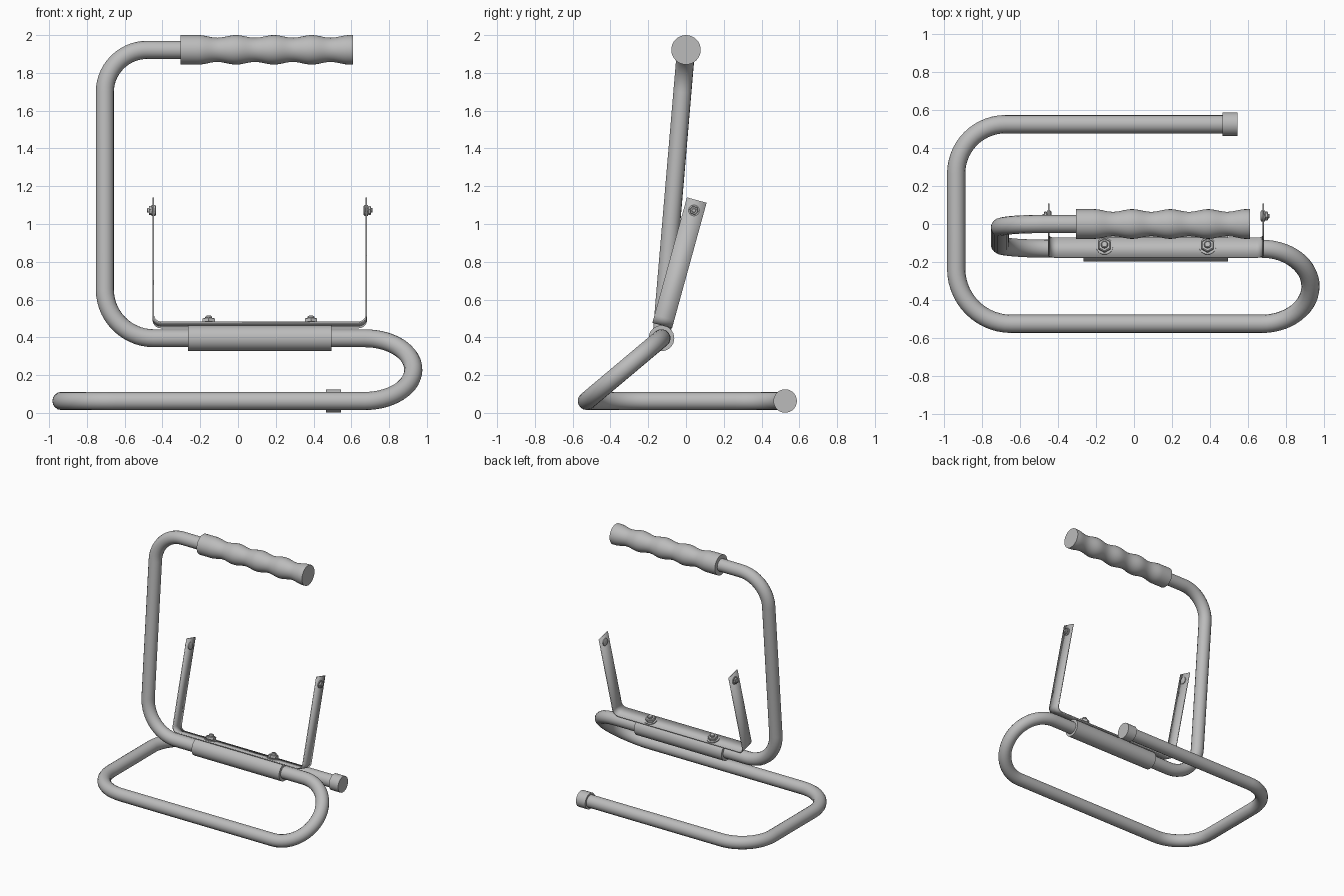
import bpy, bmesh, math
from mathutils import Vector, Matrix

cube = bpy.data.objects.get("Cube")
if cube:
    bpy.data.objects.remove(cube)

metal = bpy.data.materials.new("grey metal")
metal.use_nodes = True
metal.diffuse_color = (0.5, 0.5, 0.5, 1)
metal.node_tree.nodes["Principled BSDF"].inputs["Base Color"].default_value = (0.5, 0.5, 0.5, 1)


def add_object(name, bm, matrix=Matrix()):
    bmesh.ops.recalc_face_normals(bm, faces=bm.faces)
    mesh = bpy.data.meshes.new(name)
    bm.to_mesh(mesh)
    bm.free()
    mesh.materials.append(metal)
    obj = bpy.data.objects.new(name, mesh)
    bpy.context.collection.objects.link(obj)
    obj.matrix_world = matrix
    finish(obj)
    return obj


def finish(obj):
    bpy.ops.object.select_all(action='DESELECT')
    obj.select_set(True)
    bpy.context.view_layer.objects.active = obj
    bpy.ops.object.shade_smooth_by_angle(angle=math.radians(35))


def round_corners(corners, radii, steps=14):
    """Replace every inner corner of a path with a circular arc."""
    pts = [Vector(c) for c in corners]
    path = [pts[0]]
    for before, p, after, r in zip(pts, pts[1:], pts[2:], radii):
        a, b = (before - p).normalized(), (after - p).normalized()
        half = a.angle(b) / 2
        centre = p + (a + b).normalized() * r / math.sin(half)
        start, end = p + a * r / math.tan(half), p + b * r / math.tan(half)
        u, v = start - centre, end - centre
        sweep = u.angle(v)
        for i in range(steps + 1):
            t = sweep * i / steps
            path.append(centre + (u * math.sin(sweep - t) + v * math.sin(t)) / math.sin(sweep))
    return path + [pts[-1]]


def lathe_x(name, profile, origin, sides=32, matrix=Matrix()):
    """Spin (x, radius) points about the x axis, with closed ends."""
    bm = bmesh.new()
    rings = []
    for x, r in profile:
        rings.append([bm.verts.new((x, r * math.cos(k * math.tau / sides),
                                    r * math.sin(k * math.tau / sides))) for k in range(sides)])
    for a, b in zip(rings, rings[1:]):
        for k in range(sides):
            n = (k + 1) % sides
            bm.faces.new((a[k], a[n], b[n], b[k]))
    bm.faces.new(rings[0])
    bm.faces.new(rings[-1])
    return add_object(name, bm, matrix @ Matrix.Translation(origin))


# Bent tube frame, from the handle down to the free end of the base
tube_path = round_corners(
    [(-0.25, 0, 1.922), (-0.705, 0, 1.922), (-0.705, -0.13, 0.395), (0.928, -0.13, 0.395),
     (0.928, -0.525, 0.063), (-0.935, -0.525, 0.063), (-0.935, 0.525, 0.063), (0.5, 0.525, 0.063)],
    [0.225, 0.26, 0.257, 0.257, 0.29, 0.26])
curve = bpy.data.curves.new("tube_frame", 'CURVE')
curve.dimensions = '3D'
curve.bevel_depth = 0.048
curve.bevel_resolution = 6
curve.use_fill_caps = True
spline = curve.splines.new('POLY')
spline.points.add(len(tube_path) - 1)
for point, co in zip(spline.points, tube_path):
    point.co = (*co, 1)
curve.materials.append(metal)
tube = bpy.data.objects.new("tube_frame", curve)
bpy.context.collection.objects.link(tube)
tube.select_set(True)
bpy.context.view_layer.objects.active = tube
bpy.ops.object.convert(target='MESH')
finish(bpy.context.view_layer.objects.active)

# Wavy hand grip
grip = []
for i in range(62):
    x = -0.305 + 0.015 * i
    wave = math.cos(math.tau * (x - 0.19) / 0.2) if -0.21 < x < 0.59 else 1
    grip.append((x, 0.071 + 0.007 * wave))
lathe_x("hand_grip", grip, (0, 0, 1.922))

# Sleeve around the middle bar and cap on the base end
lathe_x("pivot_sleeve", [(-0.265, 0.068), (0.495, 0.068)], (0, -0.13, 0.395))
lathe_x("end_cap", [(0.465, 0.062), (0.545, 0.062)], (0, 0.525, 0.063))

# Tilted frame shared by the bracket and its fasteners
tilt = Matrix.Translation((0, -0.13, 0.395)) @ Matrix.Rotation(math.radians(-15.4), 4, 'X')
LEFT, RIGHT, STRIP_Y, WIDTH, THICK = 0.679, -0.448, -0.014, 0.108, 0.008

# U-shaped strip bracket
strip = round_corners([(RIGHT, 0, 0.755), (RIGHT, 0, 0.07), (LEFT, 0, 0.07), (LEFT, 0, 0.755)],
                      [0.04, 0.04], 8)
bm = bmesh.new()
rows = [[bm.verts.new((p.x, STRIP_Y + s * WIDTH / 2, p.z)) for p in strip] for s in (-1, 1)]
for i in range(len(strip) - 1):
    bm.faces.new((rows[0][i], rows[0][i + 1], rows[1][i + 1], rows[1][i]))
bracket = add_object("strip_bracket", bm, tilt)
solid = bracket.modifiers.new("thickness", 'SOLIDIFY')
solid.thickness = THICK
solid.offset = 0


def fastener(name, place, size):
    """Washer, hex nut and stud end stacked outward along local x."""
    lathe_x(name + "_washer", [(0, 1.2 * size), (0.2 * size, 1.2 * size)], (0, 0, 0), 24, place)
    lathe_x(name + "_nut", [(0.2 * size, 0.85 * size), (0.3 * size, size), (0.75 * size, size),
                            (0.85 * size, 0.85 * size)], (0, 0, 0), 6, place)
    lathe_x(name + "_stud", [(0, 0.5 * size), (1.15 * size, 0.5 * size),
                             (1.25 * size, 0.38 * size)], (0, 0, 0), 16, place)


# Upright fasteners holding the bracket to the sleeve
for side, x in (("right", -0.155), ("left", 0.387)):
    place = tilt @ Matrix.Translation((x, -0.008, 0.073)) @ Matrix.Rotation(-math.pi / 2, 4, 'Y')
    fastener("base_" + side, place, 0.037)

# Sideways fasteners at the tops of the arms, with round heads inside
for side, x, turn in (("right", RIGHT, math.pi), ("left", LEFT, 0)):
    place = tilt @ Matrix.Translation((x, STRIP_Y, 0.698)) @ Matrix.Rotation(turn, 4, 'Z')
    fastener("arm_" + side, place @ Matrix.Translation((0.004, 0, 0)), 0.024)
    lathe_x("arm_" + side + "_bolt_head", [(-0.014, 0.022), (-0.01, 0.028), (0, 0.028)],
            (0, 0, 0), 24, place)
